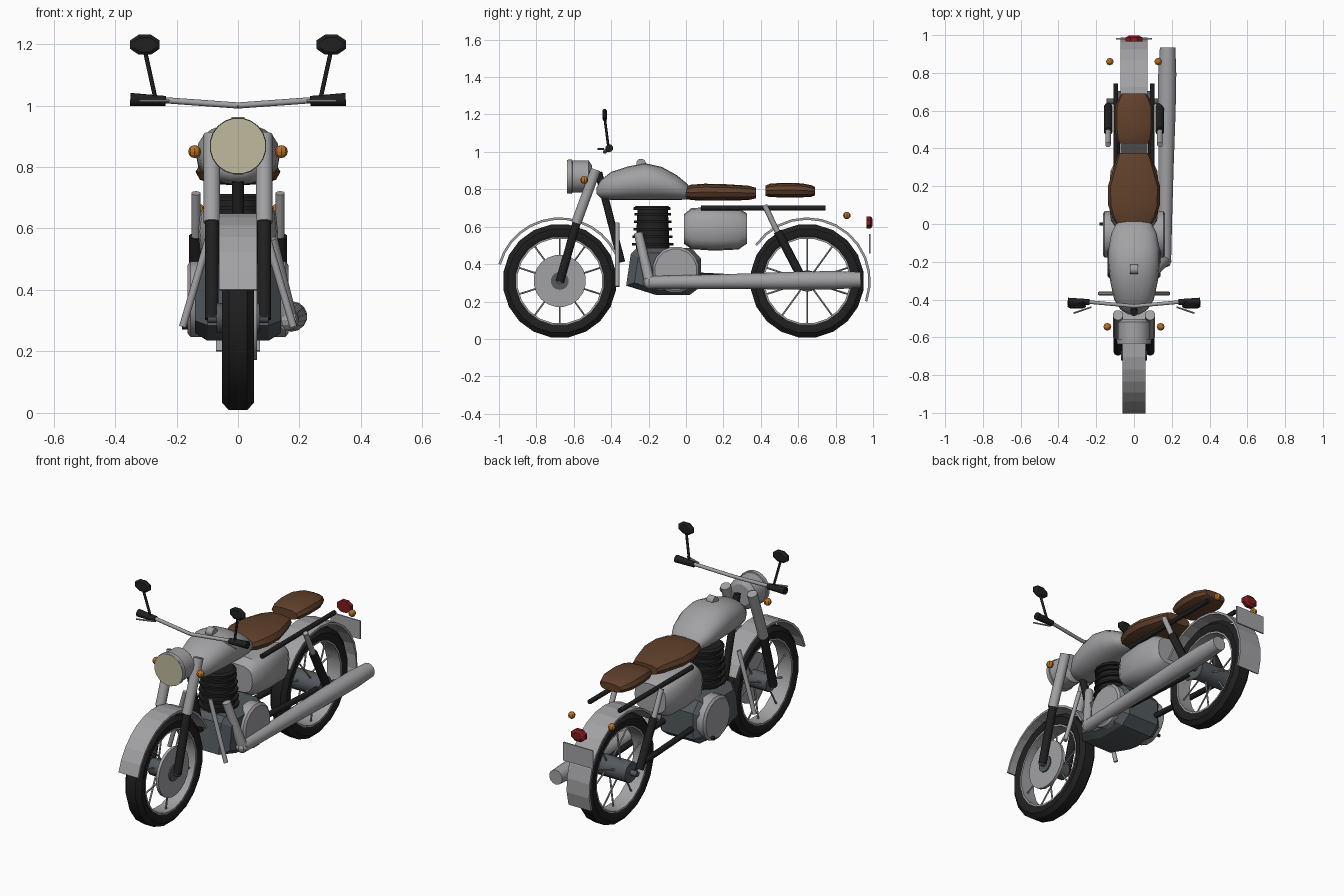
import bpy, bmesh, math
from mathutils import Vector

if "Cube" in bpy.data.objects:
    bpy.data.objects.remove(bpy.data.objects["Cube"])


def material(name, *rgb):
    m = bpy.data.materials.new(name)
    m.diffuse_color = (*rgb, 1)
    m.use_nodes = True
    m.node_tree.nodes["Principled BSDF"].inputs["Base Color"].default_value = m.diffuse_color
    return m


METAL = material("light grey metal", .36, .36, .375)
RUBBER = material("black rubber", .014, .014, .015)
SLATE = material("slate casting", .085, .1, .112)
LEATHER = material("brown leather", .12, .052, .024)
CREAM = material("cream lens", .52, .49, .34)
AMBER = material("amber lens", .5, .17, .02)
RED = material("red lens", .22, .012, .014)


def finish(name, bm, mat, angle=35):
    bmesh.ops.recalc_face_normals(bm, faces=bm.faces)
    mesh = bpy.data.meshes.new(name)
    bm.to_mesh(mesh)
    bm.free()
    mesh.materials.append(mat)
    if angle:
        mesh.polygons.foreach_set("use_smooth", [True] * len(mesh.polygons))
        mesh.set_sharp_from_angle(angle=math.radians(angle))
    ob = bpy.data.objects.new(name, mesh)
    bpy.context.collection.objects.link(ob)
    return ob


def skin(bm, rings, closed=False):
    n = len(rings[0])
    pairs = list(zip(rings, rings[1:])) + ([(rings[-1], rings[0])] if closed else [])
    for a, b in pairs:
        for i in range(n):
            j = (i + 1) % n
            bm.faces.new((a[i], a[j], b[j], b[i]))
    if not closed:
        bm.faces.new(rings[0])
        bm.faces.new(rings[-1])


def turned(name, origin, axis, profile, mat, seg=16, closed=False, squash=(1, 1, 1), angle=35):
    """Turn a profile of (distance along axis, radius) points."""
    o, q = Vector(origin), Vector(axis).to_track_quat('Z', 'Y')
    bm = bmesh.new()
    rings = []
    for d, r in profile:
        ring = []
        for i in range(seg):
            a = math.tau * (i + .5) / seg
            v = q @ Vector((r * math.cos(a), r * math.sin(a), d))
            ring.append(bm.verts.new(o + v * Vector(squash)))
        rings.append(ring)
    skin(bm, rings, closed)
    return finish(name, bm, mat, angle)


def tube(name, p0, p1, r0, mat, r1=None, seg=10):
    d = Vector(p1) - Vector(p0)
    return turned(name, p0, d, [(0, r0), (d.length, r1 or r0)], mat, seg, angle=50)


def loft(name, sections, mat, power=2.5, seg=16, angle=40):
    """Join rounded sections (y, bottom, top, half width) along y."""
    bm = bmesh.new()
    rings = []
    for y, lo, hi, hw in sections:
        ring = []
        for i in range(seg):
            a = math.tau * i / seg
            c, s = math.cos(a), math.sin(a)
            x = math.copysign(abs(c) ** (2 / power), c) * hw
            z = math.copysign(abs(s) ** (2 / power), s) * (hi - lo) / 2
            ring.append(bm.verts.new((x, y, (lo + hi) / 2 + z)))
        rings.append(ring)
    skin(bm, rings)
    return finish(name, bm, mat, angle)


def mudguard(name, cy, a0, a1, hw, radius=.34, thick=.013, steps=12):
    bm = bmesh.new()
    rings = []
    for i in range(steps + 1):
        a = math.radians(a0 + (a1 - a0) * i / steps)
        rings.append([bm.verts.new((x, cy + r * math.cos(a), .31 + r * math.sin(a)))
                      for x, r in ((-hw, radius - thick), (hw, radius - thick), (hw, radius), (-hw, radius))])
    skin(bm, rings)
    return finish(name, bm, METAL, 0)


def box(name, centre, size, mat):
    bm = bmesh.new()
    bmesh.ops.create_cube(bm, size=1)
    for v in bm.verts:
        v.co = v.co * Vector(size) + Vector(centre)
    return finish(name, bm, mat, 0)


def bulb(name, centre, r, mat):
    bm = bmesh.new()
    bmesh.ops.create_uvsphere(bm, u_segments=8, v_segments=6, radius=r)
    for v in bm.verts:
        v.co += Vector(centre)
    return finish(name, bm, mat, 0)


# wheels
FRONT, REAR, AXLE = -.675, .648, .31
for label, cy, hub_w, hub_r in (("front", FRONT, .07, .048), ("rear", REAR, .105, .058)):
    turned(label + "_tyre", (0, cy, AXLE), (1, 0, 0),
           [(-.04, .232), (-.052, .25), (-.052, .28), (-.03, .305),
            (.03, .305), (.052, .28), (.052, .25), (.04, .232)], RUBBER, 20, True)
    turned(label + "_rim", (0, cy, AXLE), (1, 0, 0),
           [(-.043, .228), (-.043, .24), (.043, .24), (.043, .228)], METAL, 20, True)
    turned(label + "_hub", (-hub_w, cy, AXLE), (1, 0, 0),
           [(0, hub_r), (2 * hub_w, hub_r)], SLATE, 14)
    for i in range(10):
        a = math.tau * (i + .5) / 10
        x = .035 if i % 2 else -.035
        tube(label + "_spoke", (x, cy + .04 * math.cos(a), AXLE + .04 * math.sin(a)),
             (x * .3, cy + .232 * math.cos(a), AXLE + .232 * math.sin(a)), .005, METAL, seg=5)
tube("front_brake_disc", (.045, FRONT, AXLE), (.062, FRONT, AXLE), .14, METAL, seg=20)
tube("front_axle", (-.1, FRONT, AXLE), (.1, FRONT, AXLE), .018, SLATE)
tube("rear_axle", (-.145, REAR, AXLE), (.145, REAR, AXLE), .016, SLATE)
mudguard("front_mudguard", FRONT, 164.5, 25, .062)
mudguard("rear_mudguard", REAR, 145, -19, .072)

# tank and filler cap
loft("fuel_tank", [(-.478, .775, .81, .03), (-.455, .752, .85, .07), (-.40, .743, .893, .105),
                   (-.31, .742, .922, .125), (-.22, .742, .94, .135), (-.13, .742, .92, .135),
                   (-.05, .743, .876, .12), (.0, .745, .835, .095), (.022, .75, .81, .07)],
     METAL, 2.3, 20, 50)
tube("filler_cap", (-.021, -.24, .938), (.021, -.24, .938), .026, METAL, seg=12)

# seats
loft("front_seat", [(-.005, .75, .815, .09), (.03, .742, .825, .115), (.1, .74, .83, .137),
                    (.2, .74, .828, .138), (.33, .742, .82, .098), (.375, .752, .808, .082)],
     LEATHER, 2.6, 12, 30)
loft("rear_seat", [(.425, .765, .82, .082), (.45, .758, .83, .093), (.52, .757, .835, .102),
                   (.62, .757, .832, .1), (.67, .76, .822, .08), (.69, .768, .812, .065)],
     LEATHER, 2.6, 12, 30)

# side covers
loft("side_box", [(-.012, .51, .665, .1), (.03, .48, .7, .125), (.15, .472, .705, .13),
                  (.28, .478, .7, .125), (.327, .51, .67, .1)], METAL, 3, 16, 35)

# engine
bm = bmesh.new()
outline = [(-.32, .285), (-.295, .455), (-.265, .485), (.03, .485), (.08, .43), (.08, .28), (.02, .235), (-.16, .235)]
skin(bm, [[bm.verts.new((x, y * k - .1 * (1 - k), z * k + .36 * (1 - k))) for y, z in outline]
          for x, k in ((-.14, .8), (-.1, 1), (.1, 1), (.14, .8))])
finish("crankcase", bm, SLATE, 25)
for s in (-1, 1):
    turned("engine_side_cover", (s * .1, -.055, .37), (s, 0, 0),
           [(0, .125), (.055, .125), (.065, .112)], METAL, 16)
turned("cylinder_barrel", (0, -.178, .47), (0, 0, 1), [(0, .09), (.15, .085), (.235, .08)], RUBBER, 14)
for i in range(5):
    z, r = .5 + i * .04, .11 - i * .003
    turned("cooling_fin", (0, -.178, z), (0, 0, 1), [(0, r), (.012, r)], RUBBER, 14)
turned("cylinder_head", (0, -.182, .69), (0, 0, 1), [(0, .098), (.012, .098), (.022, .085)], RUBBER, 14)
tube("shift_peg", (-.13, 0, .28), (-.182, 0, .28), .009, RUBBER)

# exhaust
tube("exhaust_header", (.105, -.255, .565), (.165, -.195, .305), .024, METAL, .028, 12)
bulb("exhaust_elbow", (.165, -.197, .303), .034, METAL)
turned("silencer", (.163, -.205, .302), (.015, 1.14, .014),
       [(0, .034), (.25, .037), (.5, .041), (.8, .048), (1.0, .049), (1.14, .042)], METAL, 14)

# frame
tube("down_tube", (0, -.468, .89), (0, -.345, .41), .02, RUBBER)
for s in (-1, 1):
    # suspension
    tube("fork_upper", (s * .085, -.482, .905), (s * .085, -.587, .62), .028, METAL, seg=12)
    tube("fork_lower", (s * .085, -.58, .64), (s * .085, -.675, .305), .023, RUBBER, seg=12)
    tube("shock_upper", (s * .137, .42, .715), (s * .137, .5, .55), .015, METAL)
    tube("shock_lower", (s * .137, .49, .575), (s * .137, .62, .325), .023, RUBBER)
    tube("swingarm", (s * .09, .05, .34), (s * .09, REAR, .31), .016, RUBBER)
    tube("seat_rail", (s * .096, .08, .7), (s * .096, .745, .7), .013, RUBBER)
    tube("crash_bar", (s * .08, -.368, .62), (s * .18, -.368, .28), .012, METAL)
    # handlebar, levers and mirrors
    tube("handlebar", (0, -.435, 1.0), (s * .25, -.412, 1.018), .01, METAL)
    tube("grip", (s * .235, -.413, 1.015), (s * .35, -.41, 1.02), .016, RUBBER, .021)
    tube("lever", (s * .225, -.44, 1.015), (s * .32, -.472, 1.015), .005, METAL, seg=6)
    tube("mirror_stem", (s * .268, -.414, 1.02), (s * .302, -.434, 1.175), .007, RUBBER, seg=8)
    turned("mirror", (s * .303, -.447, 1.198), (0, 1, 0),
           [(0, .038), (.008, .052), (.016, .052), (.024, .036)], RUBBER, 8, squash=(1, 1, .68), angle=0)
    # indicators
    bulb("front_indicator", (s * .141, -.544, .85), .021, AMBER)
    bulb("rear_indicator", (s * .128, .86, .66), .02, AMBER)

# headlight
turned("headlight_shell", (0, -.63, .868), (0, 1, 0),
       [(0, .092), (.02, .093), (.022, .087), (.11, .086), (.128, .06)], METAL, 20)
tube("headlight_lens", (0, -.635, .868), (0, -.628, .868), .091, CREAM, seg=20)

# tail light and plate
turned("tail_light", (0, .965, .623), (0, 1, 0),
       [(0, .048), (.022, .048), (.032, .03)], RED, 8, squash=(1, 1, .74), angle=0)
box("rear_plate", (0, .982, .508), (.19, .008, .105), METAL)
